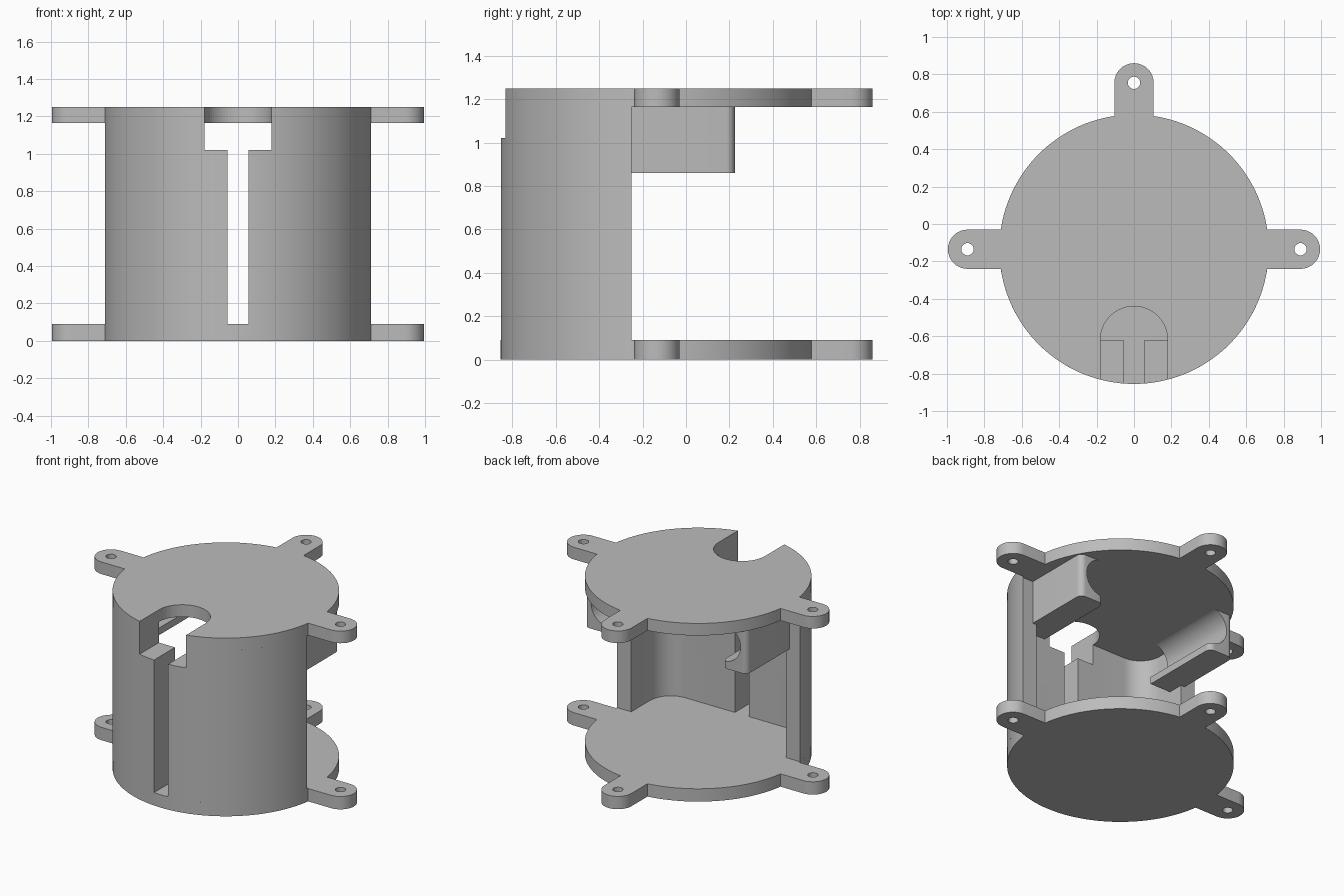
import bpy, bmesh, math
from math import cos, sin, pi, radians

cube = bpy.data.objects.get("Cube")
if cube:
    bpy.data.objects.remove(cube, do_unlink=True)

CY, R = -0.135, 0.72        # body centre and radius
PLATE, TOP = 0.09, 1.25     # plate thickness, overall height
TAB, REACH = 0.105, 0.89    # tab half width, hole distance

grey = bpy.data.materials.new("plain_grey")
grey.use_nodes = True
grey.diffuse_color = (0.5, 0.5, 0.5, 1)
grey.node_tree.nodes["Principled BSDF"].inputs["Base Color"].default_value = (0.5, 0.5, 0.5, 1)


def arc(cx, cy, r, a0, a1, n):
    return [(cx + r * cos(radians(a0 + (a1 - a0) * i / n)),
             cy + r * sin(radians(a0 + (a1 - a0) * i / n))) for i in range(n + 1)]


def prism(name, outline, low, high, axis="z", helper=False):
    """Extrude an outline along z, or an (x, z) outline along y."""
    bm = bmesh.new()
    place = (lambda p, h: (p[0], p[1], h)) if axis == "z" else (lambda p, h: (p[0], h, p[1]))
    face = bm.faces.new([bm.verts.new(place(p, low)) for p in outline])
    new = bmesh.ops.extrude_face_region(bm, geom=[face])["geom"]
    shift = (0, 0, high - low) if axis == "z" else (0, high - low, 0)
    bmesh.ops.translate(bm, vec=shift, verts=[v for v in new if isinstance(v, bmesh.types.BMVert)])
    bmesh.ops.recalc_face_normals(bm, faces=bm.faces)
    mesh = bpy.data.meshes.new(name)
    bm.to_mesh(mesh)
    bm.free()
    obj = bpy.data.objects.new(name, mesh)
    bpy.context.collection.objects.link(obj)
    mesh.materials.append(grey)
    obj.hide_render = helper
    if helper:
        obj.hide_set(True)
        obj.display_type = "WIRE"
    return obj


def cut(obj, *cutters):
    for c in cutters:
        mod = obj.modifiers.new("cut_" + c.name, "BOOLEAN")
        mod.operation, mod.object, mod.solver = "DIFFERENCE", c, "EXACT"


def smooth(obj):
    bpy.ops.object.select_all(action="DESELECT")
    obj.select_set(True)
    bpy.context.view_layer.objects.active = obj
    bpy.ops.object.shade_smooth_by_angle(angle=radians(30))


# Cutters: screw holes, front slot, keyhole notch
tab_centres = [(REACH, CY), (0, CY + REACH), (-REACH, CY)]
holes = [prism(f"screw_hole_{i}", arc(x, y, 0.033, 0, 345, 23), -0.1, 1.4, helper=True)
         for i, (x, y) in enumerate(tab_centres)]
slot = prism("slot_cutter", [(-0.055, -1), (0.055, -1), (0.055, -0.5), (-0.055, -0.5)],
             PLATE, 1.1, helper=True)
notch = prism("notch_cutter", [(-0.18, -1), (0.18, -1)] + arc(0, -0.62, 0.18, 0, 180, 32),
              1.02, 1.4, helper=True)

# Round plates with three rounded tabs
half = math.degrees(math.asin(TAB / R))
plate_outline = []
for a, (x, y) in zip((0, 90, 180), tab_centres):
    plate_outline += arc(x, y, TAB, a - 90, a + 90, 16)
    sweep = 90 if a < 180 else 180
    plate_outline += arc(0, CY, R, a + half, a + sweep - half, sweep // 3)
bottom_plate = prism("bottom_plate", plate_outline, 0, PLATE)
top_plate = prism("top_plate", plate_outline, TOP - PLATE + 0.005, TOP)
cut(bottom_plate, *holes)
cut(top_plate, notch, *holes)

# Curved front wall with a rounded rectangular pocket inside
END, INNER, FLAT, FILLET = -0.25, 0.6, -0.62, 0.16
a = math.degrees(math.asin((CY - END) / R))
wall_outline = arc(0, CY, R, 180 + a, 360 - a, 60) + [(INNER, END)]
wall_outline += arc(INNER - FILLET, FLAT + FILLET, FILLET, 0, -90, 12)
wall_outline += arc(FILLET - INNER, FLAT + FILLET, FILLET, -90, -180, 12) + [(-INNER, END)]
front_wall = prism("front_wall", wall_outline, PLATE, TOP - PLATE + 0.005)
cut(front_wall, slot, notch)

# Side arms under the top plate, hollowed by a rounded channel
arms = []
for side, name in ((1, "left_arm"), (-1, "right_arm")):
    c = 0.04
    outline = [(0.44, -0.36), (0.63, -0.36)] + arc(0.63 - c, 0.225 - c, c, 0, 90, 8)
    outline += arc(0.44 + c, 0.225 - c, c, 90, 180, 8)
    arm = prism(name, [(side * x, y) for x, y in outline], 0.86, TOP - PLATE + 0.005)
    channel = [(0.3, 0.91)] + arc(0.45, 1.04, 0.13, -90, 90, 24) + [(0.3, 1.17)]
    cut(arm, prism(name + "_channel", [(side * x, z) for x, z in channel],
                   -0.5, 0.5, axis="y", helper=True))
    arms.append(arm)

for obj in [bottom_plate, top_plate, front_wall] + arms:
    smooth(obj)
